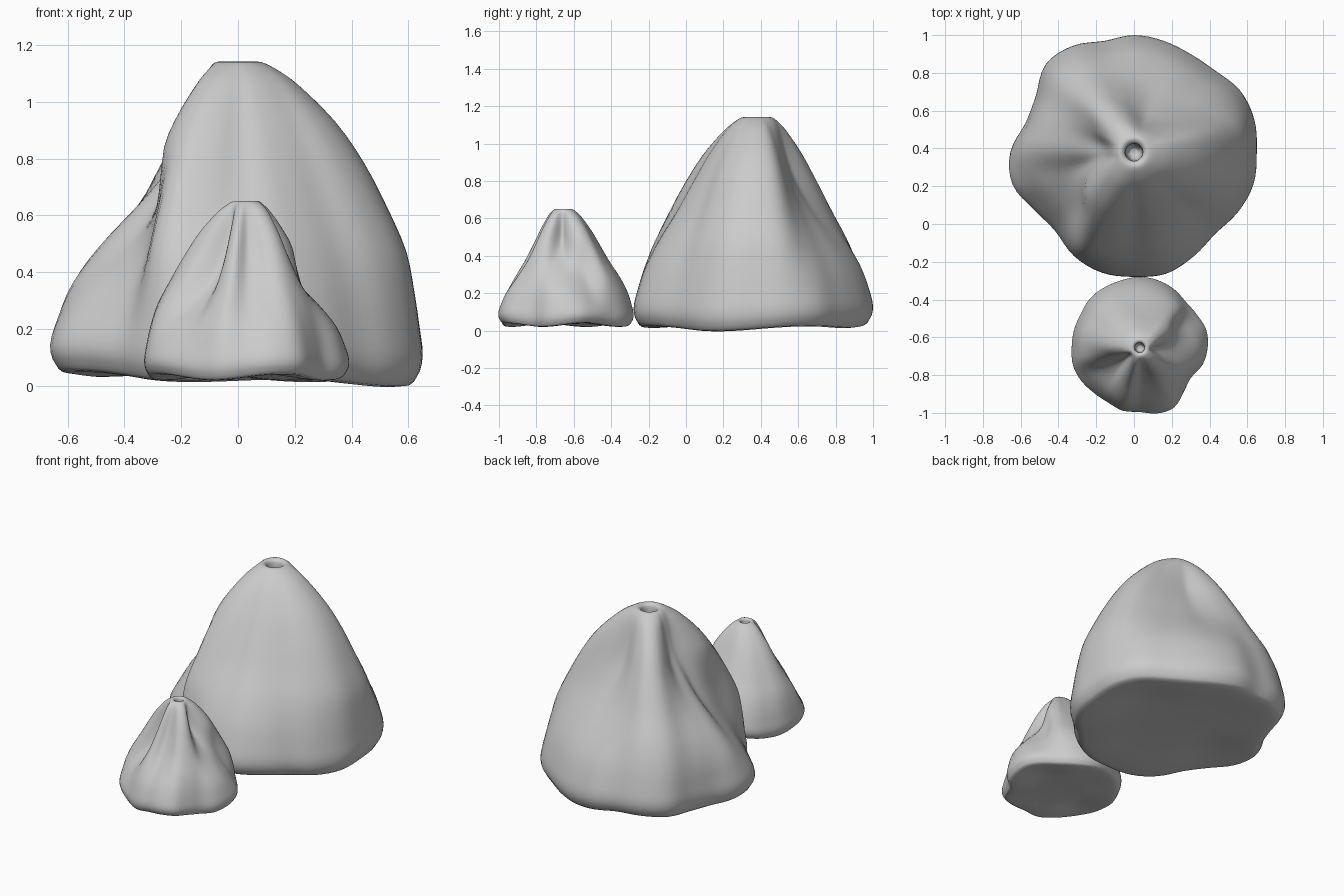
import bpy, bmesh, math
from mathutils import Vector

if "Cube" in bpy.data.objects:
    bpy.data.objects.remove(bpy.data.objects["Cube"])

# Profile rows from base centre up over the rim into the opening:
# (height, radius fraction on a bulging plate, radius fraction in a sunken fold)
PROFILE = [
    (0.02, 0.45, 0.45), (0.0, 0.88, 0.88), (0.03, 0.97, 0.97), (0.10, 1.0, 1.0),
    (0.20, 0.985, 0.95), (0.33, 0.96, 0.84), (0.47, 0.92, 0.66), (0.62, 0.82, 0.48),
    (0.78, 0.69, 0.35), (0.93, 0.53, 0.265), (1.06, 0.33, 0.205), (1.115, 0.21, 0.165),
    (1.14, 0.13, 0.125), (1.135, 0.09, 0.09), (1.11, 0.073, 0.073), (1.02, 0.07, 0.07),
    (0.93, 0.06, 0.06), (0.90, 0.03, 0.03)]
SEGMENTS = 96


def catmull(p0, p1, p2, p3, t):
    return 0.5 * (2 * p1 + (p2 - p0) * t + (2 * p0 - 5 * p1 + 4 * p2 - p3) * t * t
                  + (3 * p1 - p0 - 3 * p2 + p3) * t ** 3)


def around(table, angle):
    """Smooth periodic lookup in a table of evenly spaced angles."""
    n = len(table)
    f = angle / math.tau * n
    i = int(math.floor(f))
    return catmull(*(table[(i + k) % n] for k in (-1, 0, 1, 2)), f - i)


def smooth_rows(steps=3):
    pts = [Vector(p) for p in PROFILE]
    rows = []
    for i in range(len(pts) - 1):
        q = [pts[max(0, min(len(pts) - 1, i + k))] for k in (-1, 0, 1, 2)]
        rows += [catmull(*q, s / steps) for s in range(steps)]
    return rows + [pts[-1]]


def barnacle(name, centre, z0, height, outline, low_folds, high_folds, tilt):
    bm = bmesh.new()
    mean = sum(outline) / len(outline)
    rings = []
    for z, full, sunk in smooth_rows():
        ring = []
        up = max(0.0, z / 1.14)
        mix = max(0.0, min(1.0, (z - 0.25) / 0.6))  # folds swirl with height
        for s in range(SEGMENTS):
            a = math.tau * s / SEGMENTS
            w = around(low_folds, a) * (1 - mix) + around(high_folds, a) * mix
            w = max(-0.05, min(1.4, w))
            # outline turns circular towards the opening
            size = around(outline, a) * (1 - up ** 4) + mean * up ** 4
            r = size * (full + (sunk - full) * w)
            x, y = r * math.cos(a), r * math.sin(a)
            lift = (tilt[0] * x + tilt[1] * y) * (1 - up) + 0.012 * math.sin(4 * a) * full * (1 - up) ** 3
            ring.append(bm.verts.new((centre[0] + x, centre[1] + y,
                                      z0 + z / 1.14 * height + lift)))
        rings.append(ring)
    for lo, hi in zip(rings, rings[1:]):
        for s in range(SEGMENTS):
            t = (s + 1) % SEGMENTS
            bm.faces.new((lo[s], lo[t], hi[t], hi[s]))
    # close the underside and the floor of the opening
    bm.faces.new(rings[0][::-1])
    bm.faces.new(rings[-1])
    bmesh.ops.recalc_face_normals(bm, faces=bm.faces)
    for f in bm.faces:
        f.smooth = True
    mesh = bpy.data.meshes.new(name)
    bm.to_mesh(mesh)
    bm.free()
    obj = bpy.data.objects.new(name, mesh)
    bpy.context.collection.objects.link(obj)
    return obj


# Large shell: base radius and fold depth (low, high) every 15 degrees from +x
barnacle("large_shell", (0.0, 0.38), 0.025, 1.115,
         [.65, .66, .65, .61, .60, .61, .62, .61, .65, .66, .60, .595,
          .655, .665, .61, .59, .635, .66, .66, .665, .635, .61, .635, .655],
         [.05, .15, .5, .6, .6, .65, .6, .4, .3, .25, .1, 0,
          .5, 1.3, 1.35, 1, 0, .25, .45, .45, .4, .3, .15, .05],
         [0, .1, .55, .8, .95, 1, .85, .55, .35, .4, .65, 1,
          1.1, 1, .5, .1, .05, .25, .45, .45, .4, .3, .15, .05],
         (-0.03, 0.012))

# Small shell in front
barnacle("small_shell", (0.03, -0.655), 0.03, 0.62,
         [.36, .365, .35, .345, .36, .37, .375, .37, .37, .37, .36, .36,
          .36, .365, .355, .34, .335, .345, .34, .36, .365, .33, .315, .345],
         [.6, 1.1, 1.1, .2, .2, .35, .4, .4, .35, .3, .25, .15,
          .15, .3, 1.1, 1.2, .7, .5, .8, .8, .6, .4, .3, .4],
         [1.2, .7, .3, .2, .4, .5, .5, .4, .35, .3, .25, .2,
          .25, .6, 1.2, 1.2, .75, .6, .85, .85, .6, .4, .5, 1.1],
         (0.0, 0.0))
